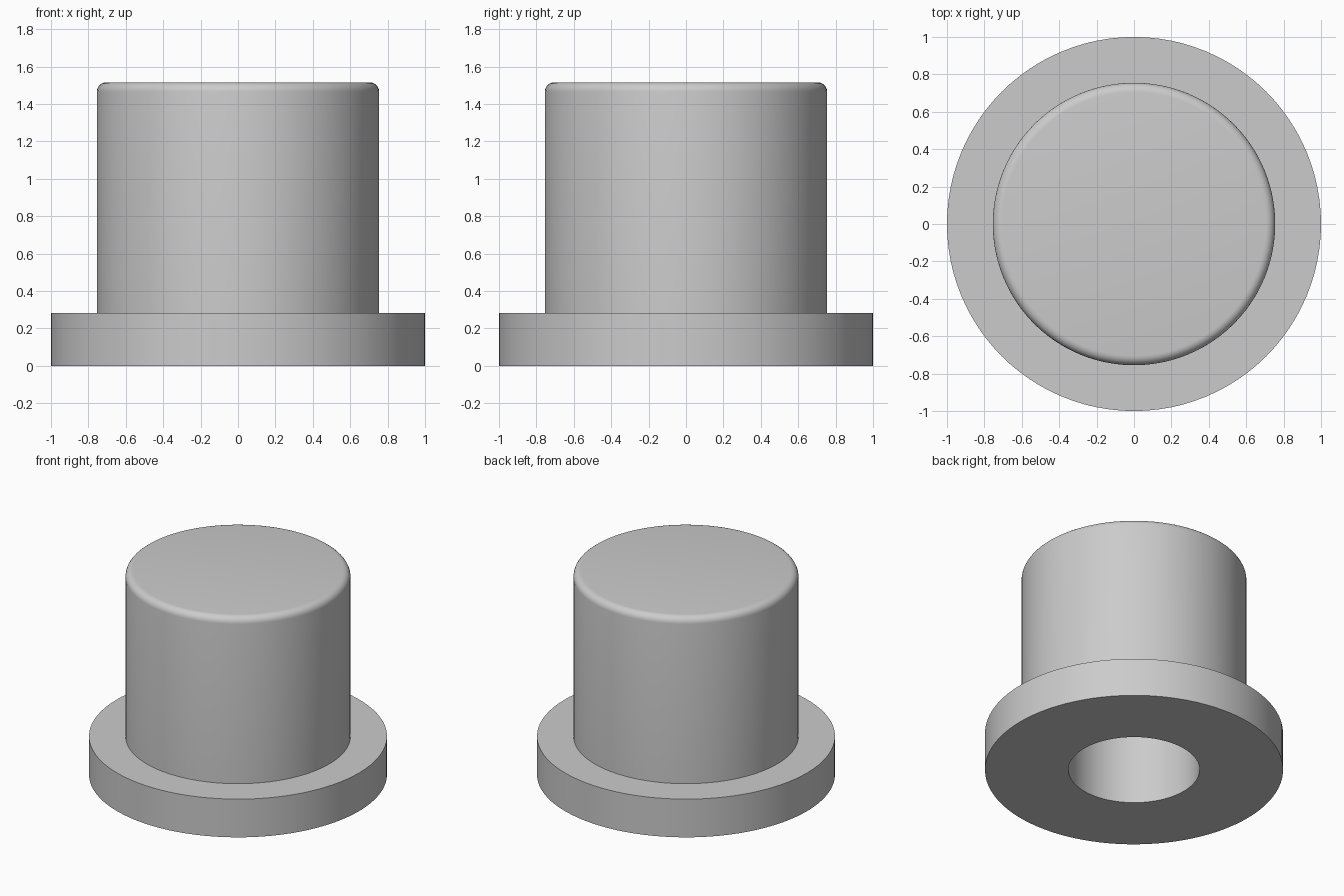
import bpy
import bmesh
from math import cos, sin, pi, radians
from mathutils import Vector

SEGMENTS = 96
FLANGE_R, FLANGE_H = 1.0, 0.283
BODY_R, HEIGHT = 0.755, 1.515
BORE_R, BORE_DEPTH = 0.44, 1.2
FILLET, FILLET_STEPS = 0.05, 6

cube = bpy.data.objects.get("Cube")
if cube:
    bpy.data.objects.remove(cube, do_unlink=True)


def make_material(name, color):
    mat = bpy.data.materials.new(name)
    mat.use_nodes = True
    mat.diffuse_color = color
    for node in mat.node_tree.nodes:
        if node.type == 'BSDF_PRINCIPLED':
            node.inputs["Base Color"].default_value = color
    return mat


def lathe(name, profile, mat):
    """Revolve an (r, z) profile around the vertical axis."""
    bm = bmesh.new()
    verts = [bm.verts.new((r, 0, z)) for r, z in profile]
    edges = [bm.edges.new(pair) for pair in zip(verts, verts[1:])]
    bmesh.ops.spin(bm, geom=verts + edges, cent=Vector(), axis=Vector((0, 0, 1)),
                   angle=2 * pi, steps=SEGMENTS)
    bmesh.ops.remove_doubles(bm, verts=bm.verts, dist=0.0005)
    bmesh.ops.recalc_face_normals(bm, faces=bm.faces)
    mesh = bpy.data.meshes.new(name)
    bm.to_mesh(mesh)
    bm.free()
    mesh.materials.append(mat)
    obj = bpy.data.objects.new(name, mesh)
    bpy.context.collection.objects.link(obj)
    bpy.ops.object.select_all(action='DESELECT')
    obj.select_set(True)
    bpy.context.view_layer.objects.active = obj
    bpy.ops.object.shade_smooth_by_angle(angle=radians(30))
    return obj


# Rounded top rim
rim = []
for i in range(FILLET_STEPS + 1):
    a = pi / 2 * i / FILLET_STEPS
    rim.append((BODY_R - FILLET + FILLET * cos(a), HEIGHT - FILLET + FILLET * sin(a)))

# Blind bore, flange and capped body in one section
section = [(0, BORE_DEPTH), (BORE_R, BORE_DEPTH), (BORE_R, 0), (FLANGE_R, 0),
           (FLANGE_R, FLANGE_H), (BODY_R, FLANGE_H)] + rim + [(0, HEIGHT)]

lathe("flanged_cap", section, make_material("plain grey", (0.6, 0.6, 0.6, 1)))
